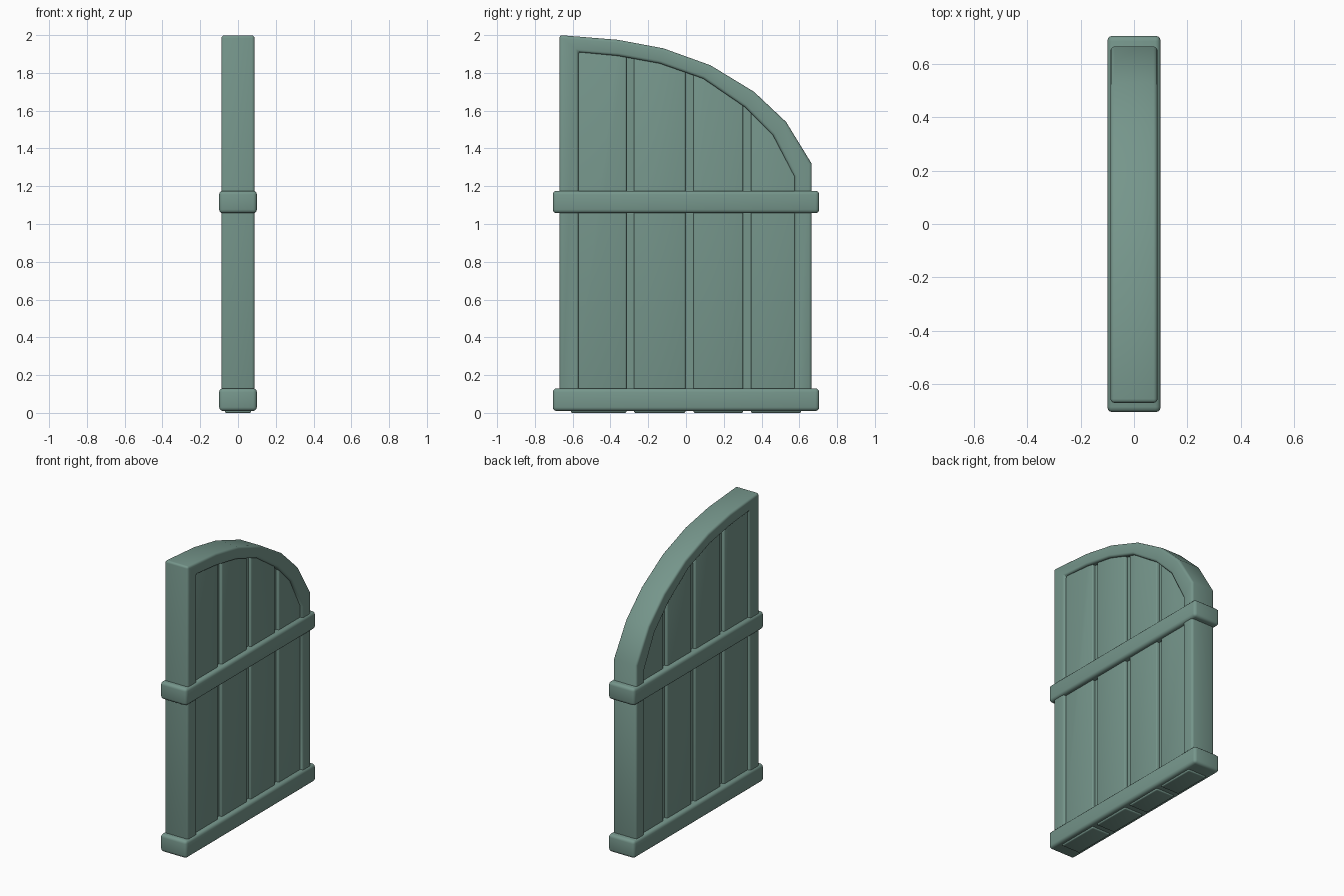
import bpy, bmesh, math

if "Cube" in bpy.data.objects:
    bpy.data.objects.remove(bpy.data.objects["Cube"])

mat = bpy.data.materials.new("grey_green_paint")
mat.diffuse_color = (0.18, 0.305, 0.26, 1)
mat.use_nodes = True
mat.node_tree.nodes["Principled BSDF"].inputs["Base Color"].default_value = mat.diffuse_color


def finish(name, bm, bevel):
    """Round the sharp edges, smooth-shade and link the part."""
    bmesh.ops.recalc_face_normals(bm, faces=bm.faces[:])
    sharp = [e for e in bm.edges
             if len(e.link_faces) == 2 and e.calc_face_angle() > math.radians(40)]
    if bevel:
        bmesh.ops.bevel(bm, geom=sharp, offset=bevel, offset_type='OFFSET',
                        segments=3, profile=0.5, affect='EDGES', clamp_overlap=True)
    me = bpy.data.meshes.new(name)
    bm.to_mesh(me)
    bm.free()
    me.materials.append(mat)
    me.shade_smooth()
    me.set_sharp_from_angle(angle=math.radians(35))
    ob = bpy.data.objects.new(name, me)
    bpy.context.collection.objects.link(ob)


def extrude_x(bm, faces, half):
    ret = bmesh.ops.extrude_face_region(bm, geom=faces)
    for v in ret["geom"]:
        if isinstance(v, bmesh.types.BMVert):
            v.co.x = half


def prism(name, pts, half, bevel):
    """Solid from a (y, z) outline, symmetric in x."""
    bm = bmesh.new()
    f = bm.faces.new([bm.verts.new((-half, y, z)) for y, z in pts])
    extrude_x(bm, [f], half)
    finish(name, bm, bevel)


# arch profiles, from the tall side to the low side
outer = [(-0.67, 2.0), (-0.36, 1.975), (-0.12, 1.93), (0.13, 1.84),
         (0.36, 1.70), (0.53, 1.54), (0.665, 1.32)]
inner = [(-0.57, 1.91), (-0.36, 1.89), (-0.14, 1.85), (0.09, 1.77),
         (0.31, 1.62), (0.46, 1.47), (0.575, 1.25)]

# arched frame: ring of quads, extruded
ring_o = outer + [(0.665, 0.03), (-0.67, 0.03)]
ring_i = inner + [(0.575, 0.11), (-0.57, 0.11)]
bm = bmesh.new()
vo = [bm.verts.new((-0.088, y, z)) for y, z in ring_o]
vi = [bm.verts.new((-0.088, y, z)) for y, z in ring_i]
n = len(vo)
quads = [bm.faces.new((vo[i], vo[(i + 1) % n], vi[(i + 1) % n], vi[i])) for i in range(n)]
extrude_x(bm, quads, 0.088)
finish("arched_frame", bm, 0.015)

# line through the middle of the arch, where the boards end
mid = [((a[0] + b[0]) / 2, (a[1] + b[1]) / 2) for a, b in zip(outer, inner)]


def arch_z(y):
    for (y0, z0), (y1, z1) in zip(mid, mid[1:]):
        if y0 <= y <= y1:
            return z0 + (z1 - z0) * (y - y0) / (y1 - y0)
    return mid[-1][1]


def board(name, y0, y1, z0, half, bevel):
    tops = [y0] + [p[0] for p in mid if y0 + 0.02 < p[0] < y1 - 0.02] + [y1]
    pts = [(y, arch_z(y)) for y in tops] + [(y1, z0), (y0, z0)]
    prism(name, pts, half, bevel)


# upright planks with grooves between, over a backing panel
board("backing_panel", -0.61, 0.61, 0.03, 0.05, 0)
for i, (a, b) in enumerate([(-0.61, -0.315), (-0.275, -0.003),
                            (0.04, 0.303), (0.343, 0.61)]):
    board(f"plank_{i + 1}", a, b, 0.0, 0.07, 0.008)

# cross rails wrapping the frame
for name, z0, z1 in [("bottom_rail", 0.01, 0.13), ("middle_rail", 1.057, 1.176)]:
    prism(name, [(-0.705, z0), (0.705, z0), (0.705, z1), (-0.705, z1)], 0.1, 0.02)
